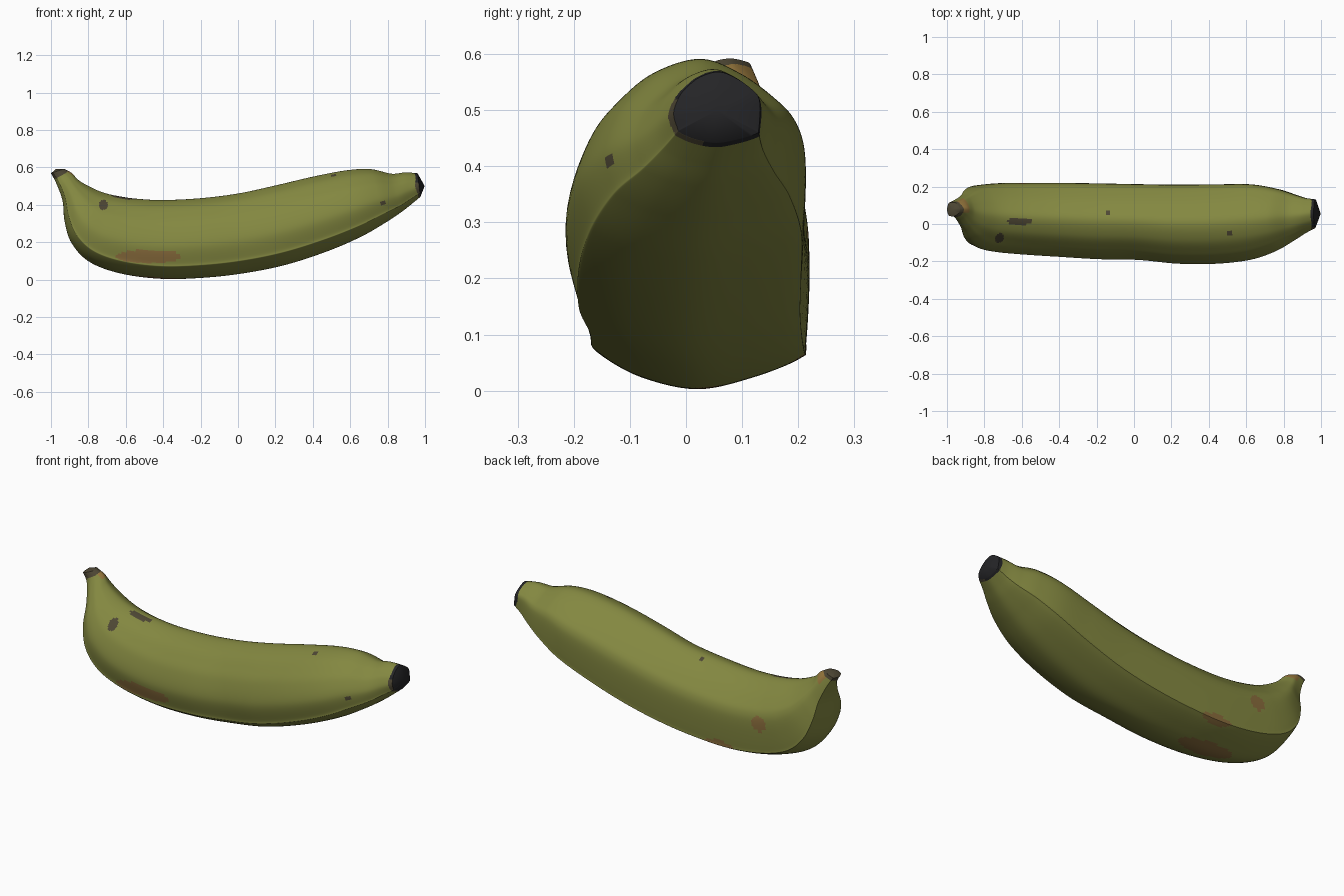
import bpy, bmesh, math
from mathutils import Vector


def material(name, rgb):
    m = bpy.data.materials.new(name)
    m.diffuse_color = (*rgb, 1)
    return m


GREEN, BROWN, ORANGE, BLACK, GOLD = range(5)
mats = [material("peel green", (0.228, 0.245, 0.052)),
        material("bruise brown", (0.075, 0.062, 0.034)),
        material("blush orange", (0.25, 0.15, 0.045)),
        material("tip black", (0.018, 0.018, 0.02)),
        material("stem gold", (0.30, 0.18, 0.045))]


def spline(pts, f, closed=False):
    """Catmull-Rom point at parameter f (in point intervals)."""
    n = len(pts)
    i = min(int(f), n - 1 if closed else n - 2)
    t = f - i
    pick = (lambda k: pts[k % n]) if closed else (lambda k: pts[max(0, min(n - 1, k))])
    a, b, c, d = (pick(i + k) for k in (-1, 0, 1, 2))
    return [0.5 * (2 * q + (r - p) * t + (2 * p - 5 * q + 4 * r - s) * t * t
                   + (3 * q - p - 3 * r + s) * t ** 3) for p, q, r, s in zip(a, b, c, d)]


# Stations along the fruit: inner x, z, outer x, z, y min, y max
stations = [
    (-0.930, 0.592, -1.000, 0.568, 0.040, 0.115),
    (-0.890, 0.570, -0.972, 0.515, 0.030, 0.130),
    (-0.850, 0.530, -0.938, 0.420, -0.030, 0.155),
    (-0.790, 0.495, -0.927, 0.310, -0.090, 0.185),
    (-0.720, 0.465, -0.890, 0.195, -0.130, 0.208),
    (-0.640, 0.446, -0.795, 0.095, -0.150, 0.218),
    (-0.540, 0.432, -0.630, 0.033, -0.163, 0.220),
    (-0.400, 0.425, -0.410, 0.004, -0.175, 0.220),
    (-0.200, 0.435, -0.180, 0.010, -0.188, 0.217),
    (0.000, 0.460, 0.040, 0.035, -0.192, 0.213),
    (0.200, 0.503, 0.260, 0.080, -0.212, 0.210),
    (0.400, 0.550, 0.480, 0.152, -0.212, 0.212),
    (0.580, 0.584, 0.660, 0.230, -0.190, 0.212),
    (0.710, 0.590, 0.790, 0.305, -0.145, 0.190),
    (0.820, 0.566, 0.875, 0.362, -0.090, 0.160),
    (0.895, 0.573, 0.930, 0.405, -0.050, 0.140),
    (0.960, 0.568, 0.975, 0.442, -0.022, 0.132),
]
# Ridged cross-section: sideways -1..1, outer 0 to inner 1
section = [(0, 0), (-0.5, 0.05), (-0.86, 0.145), (-0.91, 0.20), (-1, 0.42), (-0.87, 0.65),
           (-0.68, 0.79), (-0.38, 0.93), (0.05, 1), (0.45, 0.91), (0.78, 0.77), (0.95, 0.66),
           (1, 0.5), (0.97, 0.19), (0.92, 0.13), (0.5, 0.05)]
# Painted patches: centre, radii, colour
patches = [
    ((-0.72, -0.13, 0.40), (0.025, 0.2, 0.028), BROWN),
    ((-0.61, 0.015, 0.45), (0.07, 0.02, 0.1), BROWN),
    ((0.775, -0.12, 0.41), (0.014, 0.1, 0.012), BROWN),
    ((0.51, -0.05, 0.56), (0.015, 0.015, 0.1), BROWN),
    ((-0.14, 0.06, 0.44), (0.012, 0.012, 0.06), BROWN),
    ((-0.48, -0.17, 0.123), (0.18, 0.1, 0.036), ORANGE),
    ((-0.60, 0.22, 0.25), (0.045, 0.08, 0.04), ORANGE),
    ((-0.35, 0.20, 0.07), (0.09, 0.08, 0.022), ORANGE),
    ((-0.43, 0.03, 0.01), (0.17, 0.06, 0.05), ORANGE),
]


def colour(s, v, c):
    if s < 0.55 + 0.12 * math.sin(40 * c.y):
        return BROWN
    if s < 1.3 and v > 0.5 and c.y > 0.06:
        return GOLD
    if s > 15.6 + 0.08 * math.sin(60 * c.z):
        return BROWN if c.y < 0.03 and c.z < 0.52 else BLACK
    for p, r, m in patches:
        if sum(((a - b) / k) ** 2 for a, b, k in zip(c, p, r)) < 1:
            return m
    return GREEN


# Banana body swept through the stations
LONG, AROUND = 320, 112
bm = bmesh.new()
rings, params = [], []
for i in range(LONG + 1):
    s = i / LONG * (len(stations) - 1)
    ix, iz, ox, oz, y0, y1 = spline(stations, s)
    ring = []
    for j in range(AROUND):
        u, v = spline(section, j / AROUND * len(section), True)
        y = (y0 + y1) / 2 + u * (y1 - y0) / 2
        ring.append(bm.verts.new((ox + v * (ix - ox), y, max(0, oz + v * (iz - oz)))))
    rings.append(ring)
    params.append(s)
for i in range(LONG):
    for j in range(AROUND):
        k = (j + 1) % AROUND
        f = bm.faces.new((rings[i][j], rings[i][k], rings[i + 1][k], rings[i + 1][j]))
        v = spline(section, j / AROUND * len(section), True)[1]
        f.material_index = colour(params[i], v, f.calc_center_median())

# Stem cut and blossom tip
for ring, centre, mat in ((rings[0], (-0.972, 0.078, 0.592), BROWN),
                          (rings[-1], (0.998, 0.055, 0.50), BLACK)):
    c = bm.verts.new(centre)
    for j in range(AROUND):
        bm.faces.new((ring[j], ring[(j + 1) % AROUND], c)).material_index = mat

bmesh.ops.recalc_face_normals(bm, faces=bm.faces)
mesh = bpy.data.meshes.new("banana")
bm.to_mesh(mesh)
bm.free()
for m in mats:
    mesh.materials.append(m)
banana = bpy.data.objects.new("banana", mesh)
bpy.context.collection.objects.link(banana)
bpy.context.view_layer.objects.active = banana
banana.select_set(True)
bpy.ops.object.shade_smooth_by_angle(angle=math.radians(35))
